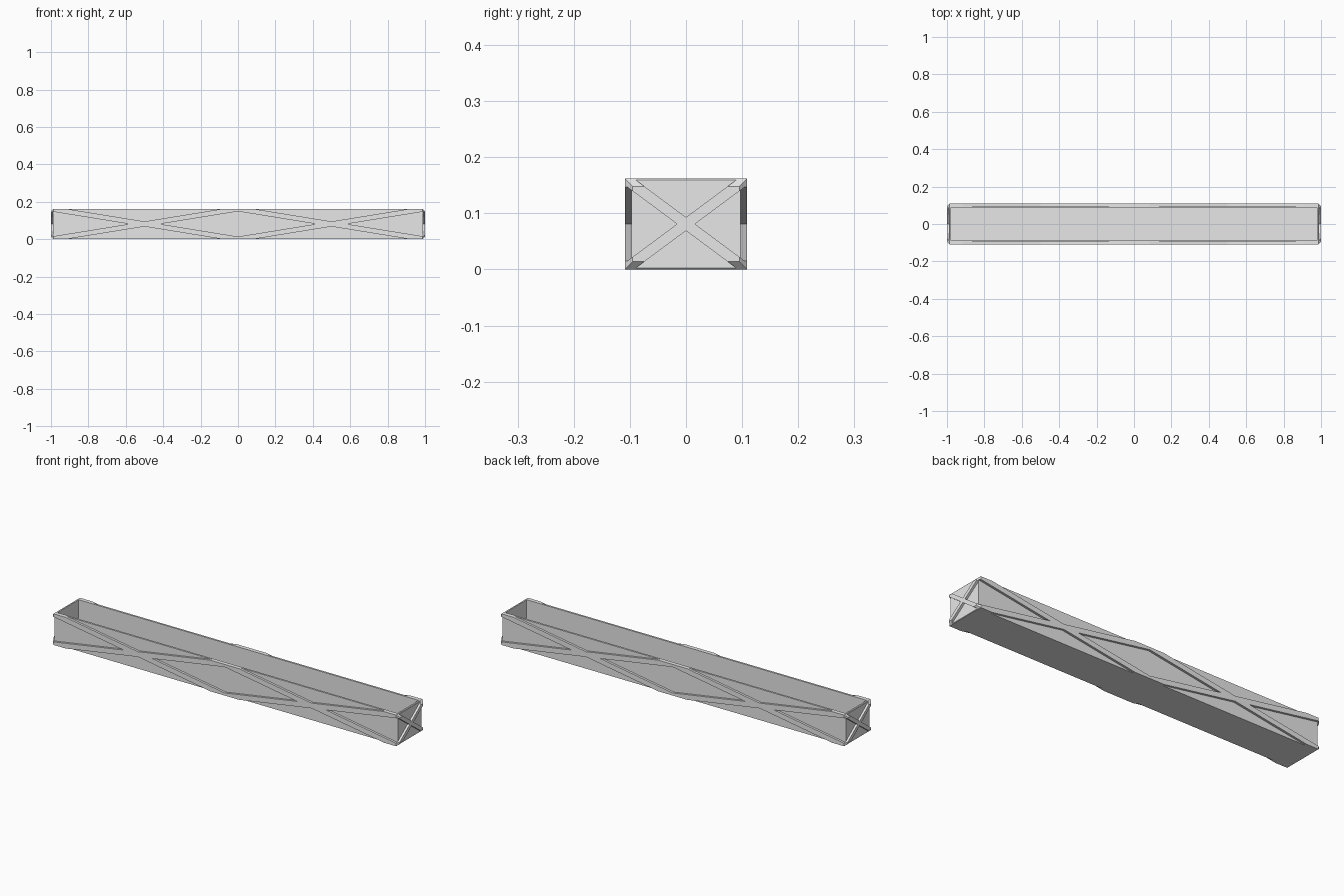
import bpy, bmesh
from mathutils import Vector

cube = bpy.data.objects.get("Cube")
if cube:
    bpy.data.objects.remove(cube, do_unlink=True)

LENGTH, DEPTH, HEIGHT = 1.0, 0.109, 0.162     # half length, half depth, full height
RIB = 0.0115                                  # how far the braces stand proud
WALL = 0.014
CHAMFER = 0.014
MID = HEIGHT / 2

grey = bpy.data.materials.new("plain grey")
grey.use_nodes = True
grey.diffuse_color = (0.8, 0.8, 0.8, 1)
grey.node_tree.nodes["Principled BSDF"].inputs["Base Color"].default_value = (0.8, 0.8, 0.8, 1)


def chamfer_ends(bm):
    """Slice the upright, top and bottom edges at both ends."""
    for sx in (-1, 1):
        planes = [((LENGTH - CHAMFER, s * DEPTH, MID), (1, s, 0)) for s in (-1, 1)]
        planes += [((LENGTH - CHAMFER, 0, MID + s * MID), (1, 0, s)) for s in (-1, 1)]
        for co, no in planes:
            co = Vector((co[0] * sx, co[1], co[2]))
            no = Vector((no[0] * sx, no[1], no[2])).normalized()
            bmesh.ops.bisect_plane(bm, geom=bm.verts[:] + bm.edges[:] + bm.faces[:],
                                   plane_co=co, plane_no=no, dist=1e-6, clear_outer=True)
            open_edges = [e for e in bm.edges if e.is_boundary]
            if open_edges:
                bmesh.ops.holes_fill(bm, edges=open_edges, sides=0)


def finish(bm, name):
    chamfer_ends(bm)
    bmesh.ops.recalc_face_normals(bm, faces=bm.faces[:])
    mesh = bpy.data.meshes.new(name)
    bm.to_mesh(mesh)
    bm.free()
    mesh.materials.append(grey)
    obj = bpy.data.objects.new(name, mesh)
    bpy.context.collection.objects.link(obj)
    return obj


def cross_outline(w, h, a, b):
    """X shape filling a w by h half-size rectangle; a, b are the bar offsets."""
    right = [(w - a, -h), (w, -h), (w, b - h), (a, 0), (w, h - b), (w, h), (w - a, h), (0, b)]
    left = [(-x, y) for x, y in reversed(right[:-1])]
    return right + left + [(0, -b)]


def add_cross(bm, outline, place, push):
    """Extrude an X outline into a thick brace."""
    face = bm.faces.new([bm.verts.new(place(u, v)) for u, v in outline])
    out = bmesh.ops.extrude_face_region(bm, geom=[face], use_keep_orig=True)
    moved = [g for g in out["geom"] if isinstance(g, bmesh.types.BMVert)]
    bmesh.ops.translate(bm, verts=moved, vec=push)


# Open trough: a box with its top inset and sunk to the floor
bm = bmesh.new()
bmesh.ops.create_cube(bm, size=1)
half_x, half_y = LENGTH - RIB, DEPTH - RIB
for v in bm.verts:
    v.co = (v.co.x * 2 * half_x, v.co.y * 2 * half_y, (v.co.z + 0.5) * HEIGHT)
top = max(bm.faces, key=lambda f: f.calc_center_median().z)
bmesh.ops.inset_region(bm, faces=[top], thickness=WALL)
sunk = bmesh.ops.extrude_discrete_faces(bm, faces=[top])["faces"][0]
bmesh.ops.translate(bm, verts=sunk.verts[:], vec=(0, 0, WALL - HEIGHT))
finish(bm, "trough")

# Two crossed braces along each long side
long_cross = cross_outline(LENGTH / 2, MID, 0.083, 0.0135)
for side, name in ((-1, "front_braces"), (1, "back_braces")):
    bm = bmesh.new()
    for cx in (-LENGTH / 2, LENGTH / 2):
        add_cross(bm, long_cross,
                  lambda u, v: (cx + u, side * half_y, MID + v), (0, side * RIB, 0))
    bmesh.ops.remove_doubles(bm, verts=bm.verts[:], dist=1e-5)
    inner = [f for f in bm.faces if all(abs(v.co.x) < 1e-4 for v in f.verts)]
    bmesh.ops.delete(bm, geom=inner, context="FACES")
    finish(bm, name)

# One crossed brace on each end
end_cross = cross_outline(DEPTH, MID, 0.016, 0.012)
for side, name in ((-1, "right_end_brace"), (1, "left_end_brace")):
    bm = bmesh.new()
    add_cross(bm, end_cross,
              lambda u, v: (side * half_x, u, MID + v), (side * RIB, 0, 0))
    finish(bm, name)
